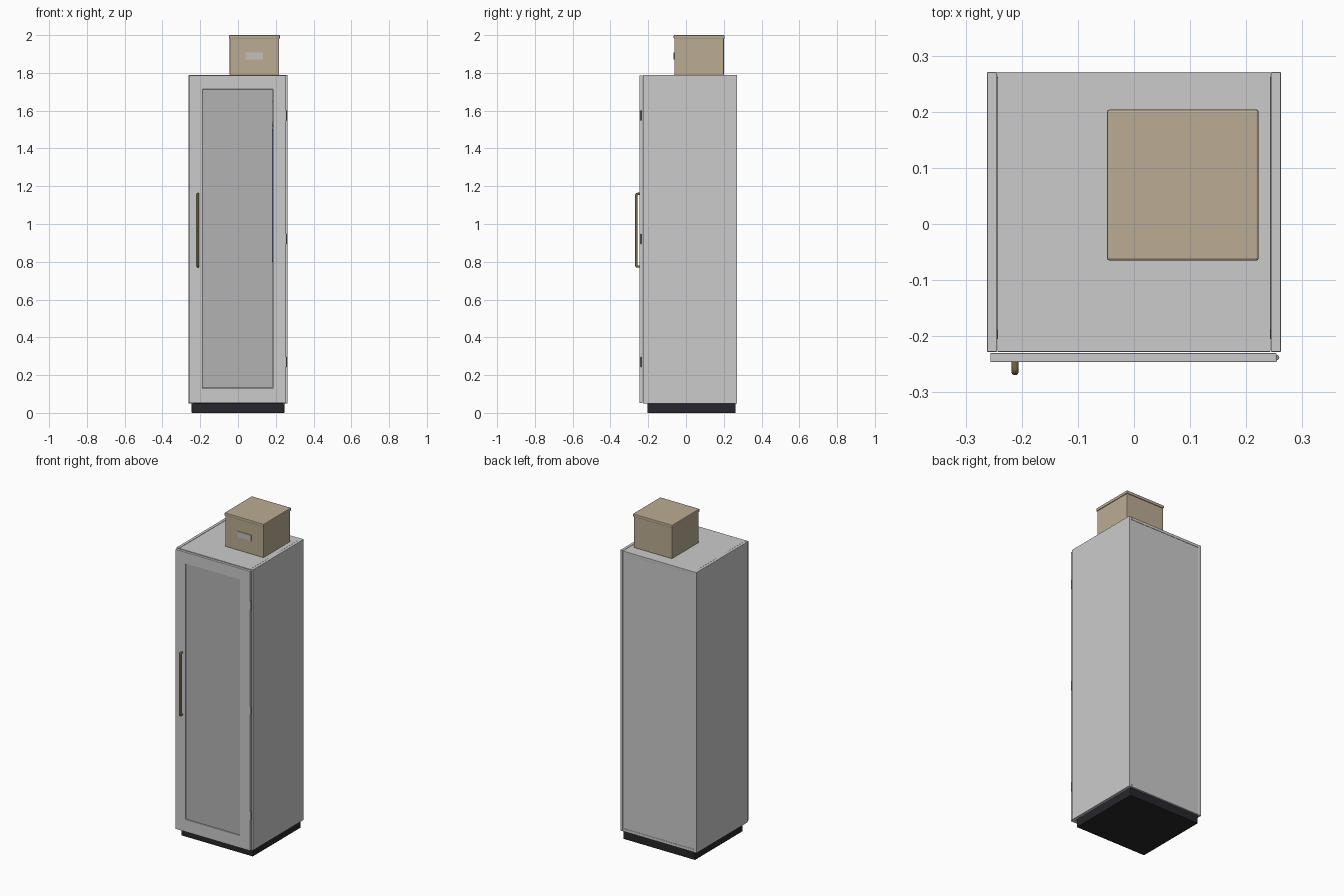
import bpy, bmesh, math
from mathutils import Matrix, Vector

if "Cube" in bpy.data.objects:
    bpy.data.objects.remove(bpy.data.objects["Cube"])


def material(name, rgb):
    m = bpy.data.materials.new(name)
    m.diffuse_color = (*rgb, 1)
    m.use_nodes = True
    m.node_tree.nodes["Principled BSDF"].inputs["Base Color"].default_value = m.diffuse_color
    return m


TAN = material("card", (0.50, 0.41, 0.29))
BLACK = material("plinth_black", (0.02, 0.02, 0.025))
BRASS = material("dark_brass", (0.20, 0.14, 0.06))
PANE = material("pane_grey", (0.45, 0.45, 0.45))
STEEL = material("steel", (0.30, 0.30, 0.30))
LABEL = material("label_grey", (0.55, 0.53, 0.50))
BLUE = material("navy_cloth", (0.05, 0.08, 0.18))


def finish(name, bm, mat=None, bevel=0.0):
    bmesh.ops.recalc_face_normals(bm, faces=bm.faces)
    me = bpy.data.meshes.new(name)
    bm.to_mesh(me)
    bm.free()
    ob = bpy.data.objects.new(name, me)
    bpy.context.collection.objects.link(ob)
    if mat:
        me.materials.append(mat)
    if bevel:
        b = ob.modifiers.new("bevel", 'BEVEL')
        b.width, b.segments = bevel, 2
    return ob


def box(name, x, y, z, mat=None, bevel=0.0015):
    bm = bmesh.new()
    size = [b - a for a, b in (x, y, z)]
    mid = [(a + b) / 2 for a, b in (x, y, z)]
    bmesh.ops.create_cube(bm, size=1, matrix=Matrix.Translation(mid) @ Matrix.Diagonal((*size, 1)))
    return finish(name, bm, mat, bevel)


def tube(name, points, radius, mat):
    cu = bpy.data.curves.new(name, 'CURVE')
    cu.dimensions = '3D'
    cu.bevel_depth, cu.bevel_resolution, cu.use_fill_caps = radius, 4, True
    sp = cu.splines.new('POLY')
    sp.points.add(len(points) - 1)
    for p, co in zip(sp.points, points):
        p.co = (*co, 1)
    sp.use_smooth = True
    cu.materials.append(mat)
    ob = bpy.data.objects.new(name, cu)
    bpy.context.collection.objects.link(ob)
    return ob


# Carcass
for side, s in (("left", -1), ("right", 1)):
    box(side + "_side_panel", sorted((s * 0.244, s * 0.262)), (-0.228, 0.271), (0.05, 1.79), bevel=0.002)
box("top_panel", (-0.2435, 0.2435), (-0.228, 0.271), (1.772, 1.789))
box("bottom_panel", (-0.2435, 0.2435), (-0.228, 0.271), (0.051, 0.069))
box("back_panel", (-0.2435, 0.2435), (0.262, 0.269), (0.069, 1.772), bevel=0)
box("plinth", (-0.245, 0.245), (-0.205, 0.262), (0, 0.05), BLACK)

# Interior shelf, rail and hanging garment
box("inner_shelf", (-0.244, 0.244), (-0.19, 0.262), (1.64, 1.656))
tube("hanging_rail", [(-0.244, 0.02, 1.53), (0.244, 0.02, 1.53)], 0.01, STEEL)
bm = bmesh.new()
outline = [(-0.15, 0.8), (0.19, 0.8), (0.17, 1.4), (0.15, 1.45), (0.04, 1.5),
           (0.0, 1.5), (-0.11, 1.45), (-0.13, 1.4)]
face = bm.faces.new([bm.verts.new((0.17, y, z)) for y, z in outline])
ext = bmesh.ops.extrude_face_region(bm, geom=[face])
bmesh.ops.translate(bm, vec=(0.03, 0, 0), verts=[v for v in ext["geom"] if isinstance(v, bmesh.types.BMVert)])
finish("hanging_garment", bm, BLUE, 0.006)
tube("garment_hook", [(0.185, 0.02, 1.49), (0.185, 0.02, 1.52)], 0.003, STEEL)

# Door frame: rectangle ring extruded backwards
bm = bmesh.new()
outer = [(-0.256, 0.053), (0.254, 0.053), (0.254, 1.786), (-0.256, 1.786)]
inner = [(-0.188, 0.130), (0.184, 0.130), (0.184, 1.714), (-0.188, 1.714)]
vo, vi = ([bm.verts.new((x, -0.246, z)) for x, z in ring] for ring in (outer, inner))
for i in range(4):
    j = (i + 1) % 4
    bm.faces.new((vo[i], vo[j], vi[j], vi[i]))
ext = bmesh.ops.extrude_face_region(bm, geom=bm.faces[:])
bmesh.ops.translate(bm, vec=(0, 0.016, 0), verts=[v for v in ext["geom"] if isinstance(v, bmesh.types.BMVert)])
finish("door_frame", bm, None, 0.0015)
box("door_pane", (-0.1875, 0.1835), (-0.242, -0.236), (0.1305, 1.7135), PANE, 0.001)

# Handle: rounded bow of tube
path = []
for zc, a0 in ((0.782, -90), (1.152, 0)):
    arc = [(-0.212, -0.256 - 0.007 * math.cos(math.radians(a0 + t)),
            zc + 0.007 * math.sin(math.radians(a0 + t))) for t in range(0, 91, 18)]
    path += arc
path = [(-0.212, -0.244, path[0][2])] + path + [(-0.212, -0.244, path[-1][2])]
tube("door_handle", path, 0.0065, BRASS)

# Hinges
for i, z in enumerate((0.27, 0.92, 1.575)):
    tube(f"hinge_{i + 1}", [(0.254, -0.238, z - 0.026), (0.254, -0.238, z + 0.026)], 0.005, STEEL)

# Storage box on top
box("storage_box", (-0.044, 0.218), (-0.061, 0.200), (1.789, 1.985), TAN, 0.003)
box("storage_box_lid", (-0.048, 0.222), (-0.065, 0.204), (1.981, 2.0), TAN, 0.004)
box("box_label_holder", (0.040, 0.134), (-0.065, -0.060), (1.870, 1.908), LABEL, 0.001)
